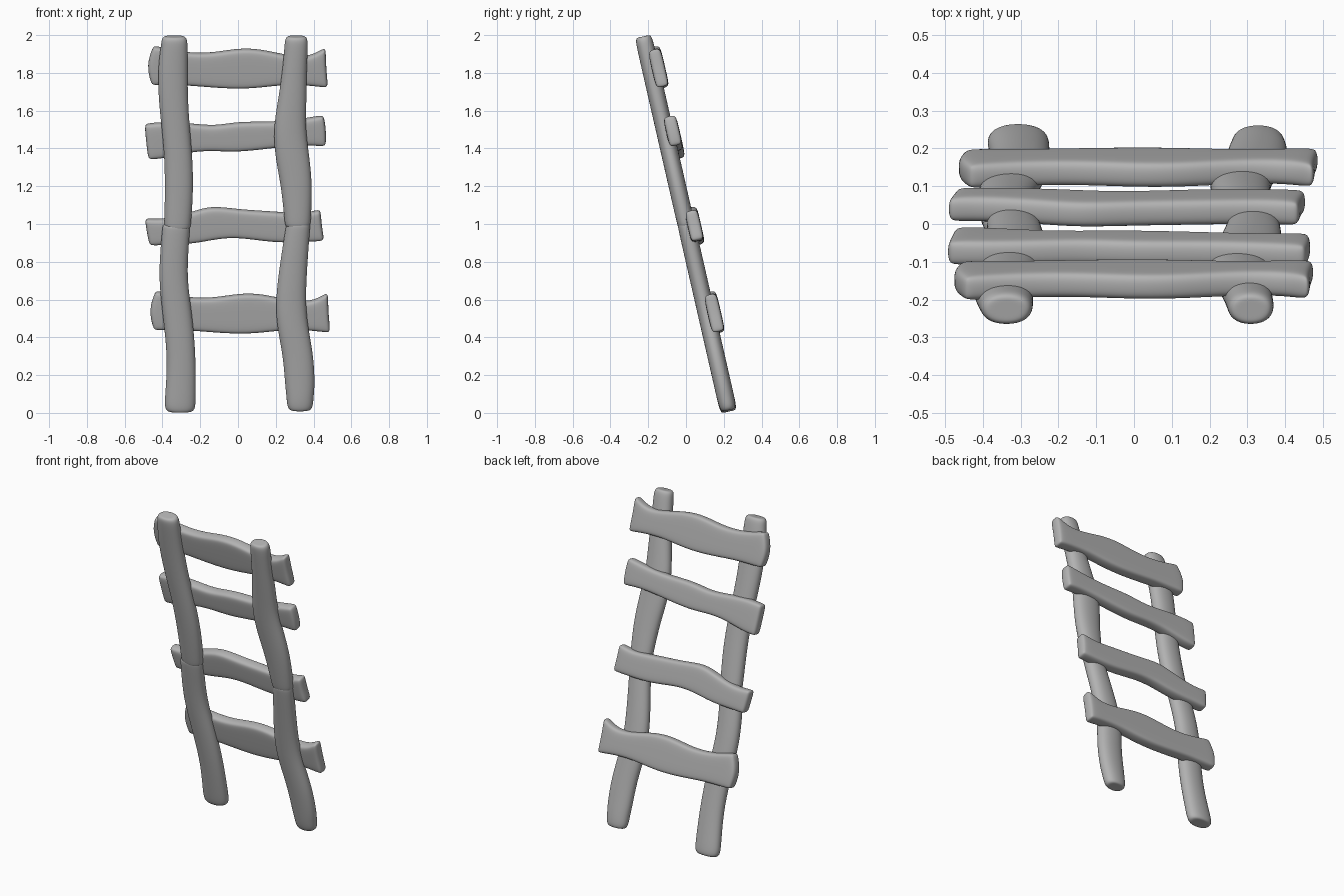
import bpy, bmesh, math
from mathutils import Vector

cube = bpy.data.objects.get("Cube")
if cube:
    bpy.data.objects.remove(cube, do_unlink=True)

wood = bpy.data.materials.new("plain grey")
wood.use_nodes = True
GREY = (0.45, 0.45, 0.45, 1)
wood.diffuse_color = GREY
wood.node_tree.nodes["Principled BSDF"].inputs["Base Color"].default_value = GREY

LEAN = math.atan(0.228)
C, S = math.cos(LEAN), math.sin(LEAN)


def leaned(x, z, n):
    """Point on the leaning ladder: seen from the front at height z, pushed back by n."""
    t = (z - 1 - S * n) / C
    return Vector((x, -S * t + C * n, 1 + C * t + S * n))


def along(x, t, n):
    return Vector((x, -S * t + C * n, 1 + C * t + S * n))


def loft(name, rings, bevel=0):
    """Skin closed rings of points, cap both ends and smooth the result."""
    bm = bmesh.new()
    loops = [[bm.verts.new(p) for p in ring] for ring in rings]
    k = len(loops[0])
    for a, b in zip(loops, loops[1:]):
        for i in range(k):
            j = (i + 1) % k
            bm.faces.new((a[i], a[j], b[j], b[i]))
    if k == 6:
        for r in (loops[0], loops[-1]):
            bm.faces.new((r[0], r[1], r[4], r[5]))
            bm.faces.new((r[1], r[2], r[3], r[4]))
    else:
        bm.faces.new(loops[0])
        bm.faces.new(loops[-1])
    bmesh.ops.recalc_face_normals(bm, faces=bm.faces)
    for f in bm.faces:
        f.smooth = True
    mesh = bpy.data.meshes.new(name)
    bm.to_mesh(mesh)
    bm.free()
    mesh.materials.append(wood)
    obj = bpy.data.objects.new(name, mesh)
    bpy.context.collection.objects.link(obj)
    if bevel:
        mod = obj.modifiers.new("rounded edges", "BEVEL")
        mod.width, mod.segments = bevel, 2
        mod.limit_method, mod.angle_limit = "ANGLE", math.radians(45)
    sub = obj.modifiers.new("smooth", "SUBSURF")
    sub.levels = sub.render_levels = 2
    return obj


# Rails: each is two round logs, listed as (height, left edge, right edge)
def log(name, stations, low_round, high_round):
    def ring(t, x, half, scale):
        pts = []
        for i in range(16):
            a = math.tau * i / 16
            c, s = math.cos(a), math.sin(a)
            c = math.copysign(abs(c) ** 0.9, c)
            s = math.copysign(abs(s) ** 0.9, s)
            pts.append(along(x + half * scale * c, t, 0.047 * scale * s))
        return pts

    spec = [((z - 1) / C, (a + b) / 2, (b - a) / 2 * 1.03) for z, a, b in stations]
    cap = ((0, 0.45), (0, 0.78), (0.3, 0.95), (1, 1))
    first, last = spec[0], spec[-1]
    rings = [ring(first[0] + d * low_round, first[1], first[2], s) for d, s in cap]
    rings += [ring(t, x, h, 1) for t, x, h in spec[1:-1]]
    rings += [ring(last[0] - d * high_round, last[1], last[2], s) for d, s in reversed(cap)]
    loft(name, rings)


log("right_rail_upper", [(0.975, -.39, -.25), (1.2, -.385, -.235), (1.4, -.39, -.245),
    (1.6, -.415, -.265), (1.8, -.427, -.268), (1.993, -.407, -.267)], 0.02, 0.05)
log("right_rail_lower", [(0.007, -.388, -.225), (0.15, -.38, -.224), (0.3, -.373, -.225),
    (0.5, -.395, -.24), (0.68, -.417, -.268), (0.82, -.414, -.267), (1.0, -.4, -.254)], 0.05, 0.02)
log("left_rail_upper", [(0.985, .247, .385), (1.2, .23, .393), (1.35, .198, .378),
    (1.5, .187, .356), (1.65, .212, .362), (1.8, .235, .362), (1.993, .247, .37)], 0.03, 0.05)
log("left_rail_lower", [(0.014, .257, .4), (0.15, .25, .406), (0.3, .24, .4),
    (0.46, .206, .368), (0.6, .199, .356), (0.8, .224, .367), (1.01, .255, .382)], 0.08, 0.02)


# Rungs: wavy planks, upper and lower edge as (x, height) pairs
def plank(name, top, bottom, bulge_a, bulge_b, dx=0, dz=0):
    back, front = 0.077, 0.005
    rings = []
    for i, ((xt, zt), (xb, zb)) in enumerate(zip(top, bottom)):
        xm = (xt + xb) / 2
        if i == 0:
            xm += bulge_a
        elif i == len(top) - 1:
            xm += bulge_b
        zt, zb = zt + dz - S * 0.062, zb + dz - S * 0.012
        rows = ((xt, zt), (xm, (zt + zb) / 2), (xb, zb))
        pts = [leaned(x + dx, z + S * front, front) for x, z in rows]
        pts += [leaned(x + dx, z + S * back, back) for x, z in reversed(rows)]
        rings.append(pts)
    loft(name, rings, 0.022)


horned_top = [(-.45, 1.95), (-.37, 1.93), (-.27, 1.91), (-.14, 1.908), (0, 1.935),
              (.12, 1.93), (.24, 1.9), (.37, 1.885), (.465, 1.94)]
horned_bottom = [(-.46, 1.73), (-.37, 1.73), (-.27, 1.73), (-.14, 1.718), (0, 1.71),
                 (.12, 1.717), (.24, 1.733), (.37, 1.73), (.478, 1.715)]
plank("top_rung", horned_top, horned_bottom, -.028, -.005)
plank("bottom_rung", horned_top, horned_bottom, -.028, -.005, 0.012, -1.297)

plank("upper_middle_rung",
      [(-.496, 1.535), (-.38, 1.545), (-.24, 1.535), (-.12, 1.522), (0, 1.547),
       (.19, 1.543), (.34, 1.56), (.455, 1.582)],
      [(-.476, 1.335), (-.38, 1.345), (-.24, 1.38), (-.12, 1.383), (0, 1.375),
       (.19, 1.398), (.34, 1.415), (.467, 1.405)], 0, .005)
plank("lower_middle_rung",
      [(-.495, 1.035), (-.38, 1.028), (-.24, 1.068), (-.14, 1.102), (0, 1.08),
       (.19, 1.07), (.34, 1.057), (.438, 1.083)],
      [(-.47, .88), (-.38, .885), (-.24, .89), (-.12, .915), (0, .927),
       (.19, .895), (.34, .9), (.458, .905)], 0, -.005)
